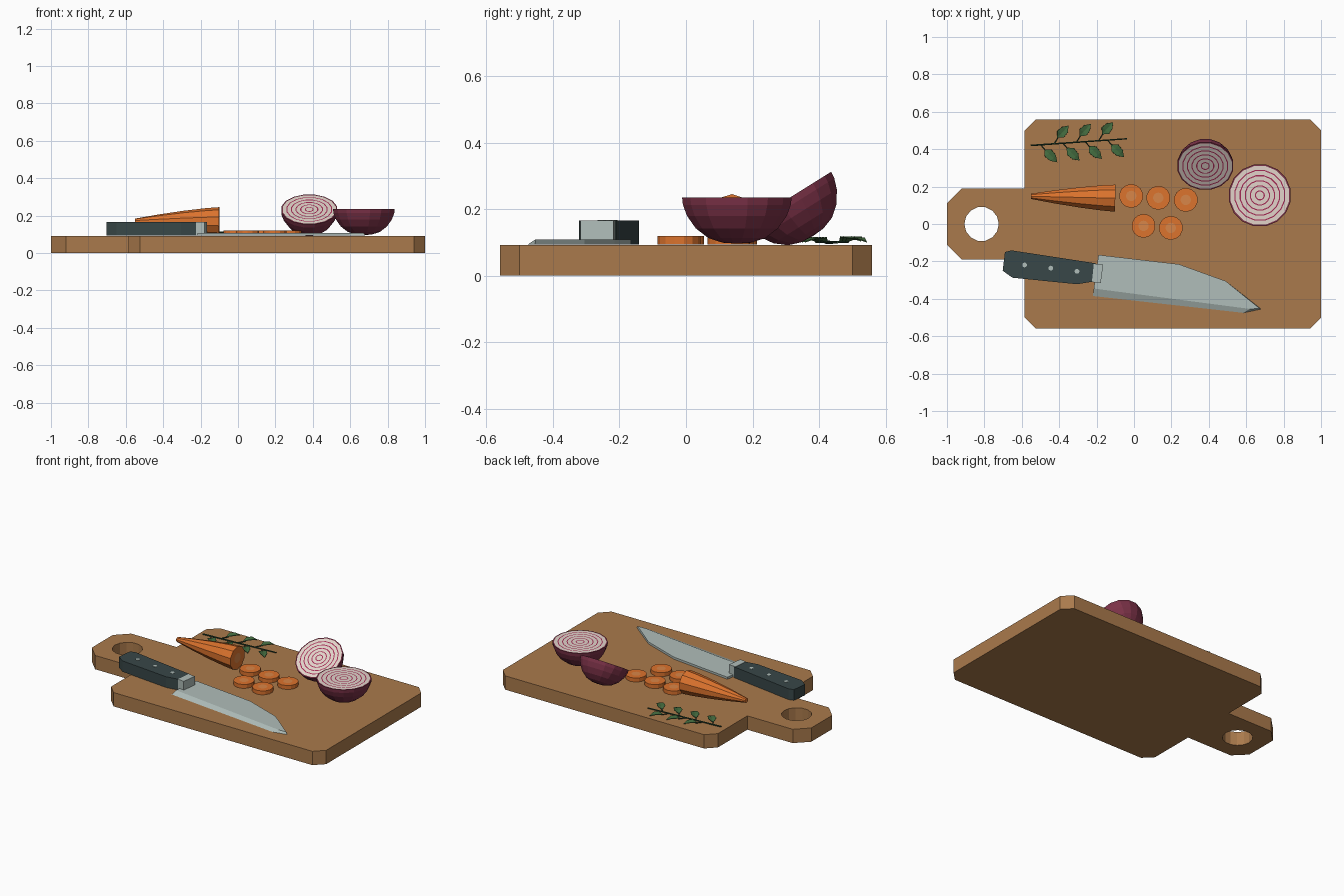
import bpy, bmesh, math
from mathutils import Vector, Matrix

if "Cube" in bpy.data.objects:
    bpy.data.objects.remove(bpy.data.objects["Cube"])


def material(name, r, g, b):
    m = bpy.data.materials.new(name)
    lin = [(c / 255 / 12.92 if c < 11 else ((c / 255 + 0.055) / 1.055) ** 2.4) for c in (r, g, b)]
    m.diffuse_color = (*lin, 1)
    m.use_nodes = True
    m.node_tree.nodes["Principled BSDF"].inputs["Base Color"].default_value = m.diffuse_color
    return m


WOOD = material("wood", 170, 122, 76)
STEEL = material("steel", 176, 190, 186)
GRIP = material("dark_grip", 56, 71, 72)
CARROT = material("carrot_orange", 220, 115, 45)
CORE = material("carrot_core", 216, 134, 72)
SKIN = material("onion_skin", 124, 50, 72)
FLESH = material("onion_flesh", 226, 212, 202)
RING = material("onion_ring", 165, 42, 85)
LEAF = material("leaf_green", 66, 106, 62)
STEM = material("stem_green", 36, 68, 46)

TOP = 0.092  # upper surface of the board


def finish(name, bm, mats):
    bmesh.ops.recalc_face_normals(bm, faces=bm.faces[:])
    me = bpy.data.meshes.new(name)
    bm.to_mesh(me)
    bm.free()
    for m in mats:
        me.materials.append(m)
    ob = bpy.data.objects.new(name, me)
    bpy.context.collection.objects.link(ob)
    return ob


def prism(name, outline, z0, z1, mat, top=None):
    """Solid between an outline at z0 and an outline at z1."""
    bm = bmesh.new()
    low = [bm.verts.new((x, y, z0)) for x, y in outline]
    high = [bm.verts.new((x, y, z1)) for x, y in (top or outline)]
    n = len(low)
    bm.faces.new(low[::-1])
    bm.faces.new(high)
    for i in range(n):
        j = (i + 1) % n
        bm.faces.new((low[i], low[j], high[j], high[i]))
    return finish(name, bm, [mat])


def lathe(name, profile, bands, sides, origin, axis, mats):
    """Turn (radius, height) points; bands gives the material of each step."""
    bm = bmesh.new()
    rings = []
    for r, h in profile:
        if r == 0:
            rings.append([bm.verts.new((0, 0, h))] * sides)
        else:
            rings.append([bm.verts.new((r * math.cos(t), r * math.sin(t), h))
                          for t in (2 * math.pi * (k + 0.5) / sides for k in range(sides))])
    for a, b, band in zip(rings, rings[1:], bands):
        for i in range(sides):
            j = (i + 1) % sides
            loop = list(dict.fromkeys((a[i], a[j], b[j], b[i])))
            bm.faces.new(loop).material_index = band
    turn = Vector(axis).to_track_quat('Z', 'Y').to_matrix().to_4x4()
    bm.transform(Matrix.Translation(origin) @ turn)
    return finish(name, bm, mats)


# Cutting board with a round hole in its handle
half = [(-1, 0.11), (-0.92, 0.19), (-0.585, 0.19), (-0.585, 0.5),
        (-0.525, 0.56), (0.94, 0.56), (1, 0.5)]
outline = half + [(x, -y) for x, y in reversed(half)]
hole = [(-0.815 + 0.092 * math.cos(k * math.pi / 7), 0.092 * math.sin(k * math.pi / 7))
        for k in range(14)]
bm = bmesh.new()
for loop in (outline, hole):
    vs = [bm.verts.new((x, y, 0)) for x, y in loop]
    for i in range(len(vs)):
        bm.edges.new((vs[i - 1], vs[i]))
bmesh.ops.triangle_fill(bm, edges=bm.edges[:], use_beauty=True, normal=(0, 0, 1))
ext = bmesh.ops.extrude_face_region(bm, geom=bm.faces[:], use_keep_orig=True)
for v in ext["geom"]:
    if isinstance(v, bmesh.types.BMVert):
        v.co.z = TOP
finish("cutting_board", bm, [WOOD])

# Knife: blade with a ground edge, bolster, grip and rivets
spine = [(-0.19, -0.165), (0.24, -0.215), (0.49, -0.305), (0.68, -0.455)]
prism("knife_blade", spine + [(0.585, -0.475), (-0.22, -0.385)], TOP + 0.002, 0.108, STEEL,
      top=spine[:3] + [(0.672, -0.452), (0.62, -0.454), (-0.215, -0.345)])
prism("knife_bolster", [(-0.215, -0.213), (-0.165, -0.218), (-0.178, -0.317), (-0.225, -0.31)],
      TOP + 0.001, 0.166, STEEL)
prism("knife_grip", [(-0.69, -0.15), (-0.655, -0.141), (-0.205, -0.21), (-0.219, -0.308),
                     (-0.305, -0.322), (-0.65, -0.287), (-0.702, -0.25)], TOP + 0.001, 0.165, GRIP)
for x, y in ((-0.585, -0.219), (-0.445, -0.236), (-0.305, -0.253)):
    lathe("knife_rivet", [(0, 0), (0.013, 0), (0.013, 0.005), (0, 0.005)], (0, 0, 0), 10,
          (x, y, 0.162), (0, 0, 1), [STEEL])

# Carrot lying on its side, cut end showing its core
lathe("carrot", [(0, 0), (0.015, 0), (0.036, 0.12), (0.057, 0.26), (0.071, 0.38),
                 (0.076, 0.45), (0.032, 0.45), (0, 0.45)],
      (0, 0, 0, 0, 0, 0, 1), 10, (-0.55, 0.148, 0.169), (1, -0.022, 0), [CARROT, CORE])

# Carrot slices
for x, y in ((-0.015, 0.15), (0.13, 0.14), (0.277, 0.129), (0.051, -0.01), (0.197, -0.021)):
    lathe("carrot_slice", [(0, 0), (0.064, 0), (0.064, 0.026), (0.028, 0.026), (0, 0.026)],
          (0, 0, 0, 1), 14, (x, y, TOP + 0.001), (0, 0, 1), [CARROT, CORE])


# Onion halves: faceted bowl with a ringed cut face
def onion(name, radius, depth, origin, axis):
    dome = [(0, -1), (0.26, -0.98), (0.52, -0.88), (0.75, -0.67), (0.91, -0.4),
            (0.985, -0.16), (1, 0)]
    profile = [(r * radius, h * depth) for r, h in dome]
    bands = [0] * (len(dome) - 1)
    profile.append((0.95 * radius, 0))
    bands.append(0)
    for k in range(5):
        r = radius * (0.82 - 0.165 * k)
        profile += [(r, 0), (r - 0.006, 0)]
        bands += [1, 2]
    profile.append((0, 0))
    bands.append(1)
    return lathe(name, profile, bands, 16, origin, axis, [SKIN, FLESH, RING])


onion("onion_half_flat", 0.168, 0.139, (0.673, 0.153, 0.235), (0, 0, 1))
tilt = math.radians(32)
onion("onion_half_tilted", 0.152, 0.135, (0.381, 0.31, 0.233),
      (0, -math.sin(tilt), math.cos(tilt)))

# Herb sprig: stem, stalks and folded leaves
lathe("herb_stem", [(0, 0), (0.005, 0), (0.004, 0.516), (0, 0.516)], (0, 0, 0), 6,
      (-0.552, 0.42, 0.1), (0.516, 0.036, 0), [STEM])


def leaf(base, tip):
    base, tip = Vector((*base, 0.101)), Vector((*tip, 0.102))
    along = tip - base
    side = Vector((-along.y, along.x, 0)).normalized()
    bm = bmesh.new()
    mid = [bm.verts.new(base + along * t + Vector((0, 0, h)))
           for t, h in ((0, 0), (0.35, 0.008), (0.7, 0.008), (1, 0))]
    for s in (-1, 1):
        rim = [bm.verts.new(base + along * t + side * s * w + Vector((0, 0, h)))
               for t, w, h in ((0.3, 0.025, 0.014), (0.68, 0.021, 0.013))]
        bm.faces.new((mid[0], mid[1], rim[0]))
        bm.faces.new((mid[1], mid[2], rim[1], rim[0]))
        bm.faces.new((mid[2], mid[3], rim[1]))
    ob = finish("herb_leaf", bm, [LEAF])
    ob.modifiers.new("thickness", 'SOLIDIFY').thickness = 0.003
    # stalk joining the leaf to the stem
    root = Vector((base.x - 0.018, 0.42 + (base.x + 0.534) * 0.07, 0.1))
    end = base + along * 0.15
    span = end - root
    lathe("herb_stalk", [(0, 0), (0.003, 0), (0.003, span.length), (0, span.length)], (0, 0, 0),
          5, root, span, [STEM])


for k in range(3):
    x, y = -0.41 + 0.119 * k, 0.461 + 0.009 * k
    leaf((x, y), (x + 0.06, y + 0.065))
for k in range(4):
    x, y = -0.48 + 0.119 * k, 0.4 + 0.009 * k
    leaf((x, y), (x + 0.07, y - 0.07))
